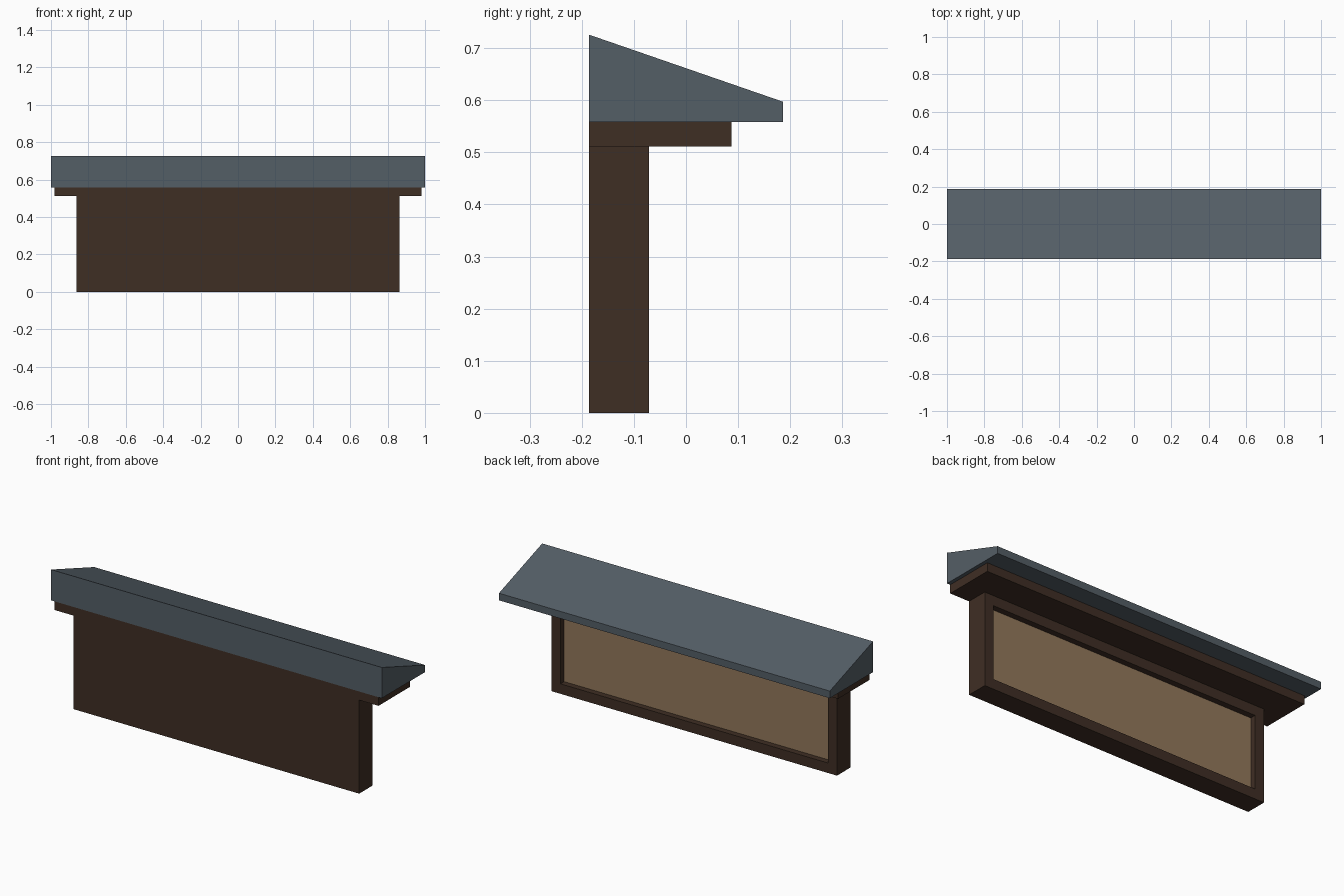
import bpy, bmesh

if "Cube" in bpy.data.objects:
    bpy.data.objects.remove(bpy.data.objects["Cube"])


def material(name, srgb):
    m = bpy.data.materials.new(name)
    lin = [((c / 255 + 0.055) / 1.055) ** 2.4 for c in srgb]
    m.diffuse_color = (*lin, 1)
    m.use_nodes = True
    m.node_tree.nodes["Principled BSDF"].inputs["Base Color"].default_value = m.diffuse_color
    return m


BROWN = material("dark brown wood", (63, 46, 36))
SLATE = material("slate grey", (84, 94, 102))
TAN = material("tan board", (147, 120, 91))

BACK = -0.1866  # flat face shared by every part


def extrude_x(name, profile, half, mat):
    """Extrude a (y, z) profile symmetrically along x."""
    bm = bmesh.new()
    face = bm.faces.new([bm.verts.new((-half, y, z)) for y, z in profile])
    new = bmesh.ops.extrude_face_region(bm, geom=[face])["geom"]
    verts = [v for v in new if isinstance(v, bmesh.types.BMVert)]
    bmesh.ops.translate(bm, verts=verts, vec=(2 * half, 0, 0))
    bmesh.ops.recalc_face_normals(bm, faces=bm.faces)
    mesh = bpy.data.meshes.new(name)
    bm.to_mesh(mesh)
    bm.free()
    mesh.materials.append(mat)
    ob = bpy.data.objects.new(name, mesh)
    bpy.context.collection.objects.link(ob)
    return ob


def rect(y0, y1, z0, z1):
    return [(y0, z0), (y1, z0), (y1, z1), (y0, z1)]


# Sloped roof and the beam it rests on
extrude_x("roof", [(BACK, 0.558), (0.1866, 0.558), (0.1866, 0.597), (BACK, 0.726)], 1.0, SLATE)
extrude_x("roof_beam", rect(BACK, 0.087, 0.511, 0.558), 0.98, BROWN)

# Board with a recessed tan panel on its +y face
board = extrude_x("framed_board", rect(BACK, -0.071, 0, 0.511), 0.863, BROWN)
board.data.materials.append(TAN)
bm = bmesh.new()
bm.from_mesh(board.data)
panel = max(bm.faces, key=lambda f: f.normal.y)
bmesh.ops.inset_region(bm, faces=[panel], thickness=0.077)
walls = bmesh.ops.inset_region(bm, faces=[panel], thickness=0, depth=0)
bmesh.ops.translate(bm, verts=panel.verts, vec=(0, -0.032, 0))
panel.material_index = 1
bm.normal_update()
bm.to_mesh(board.data)
bm.free()
